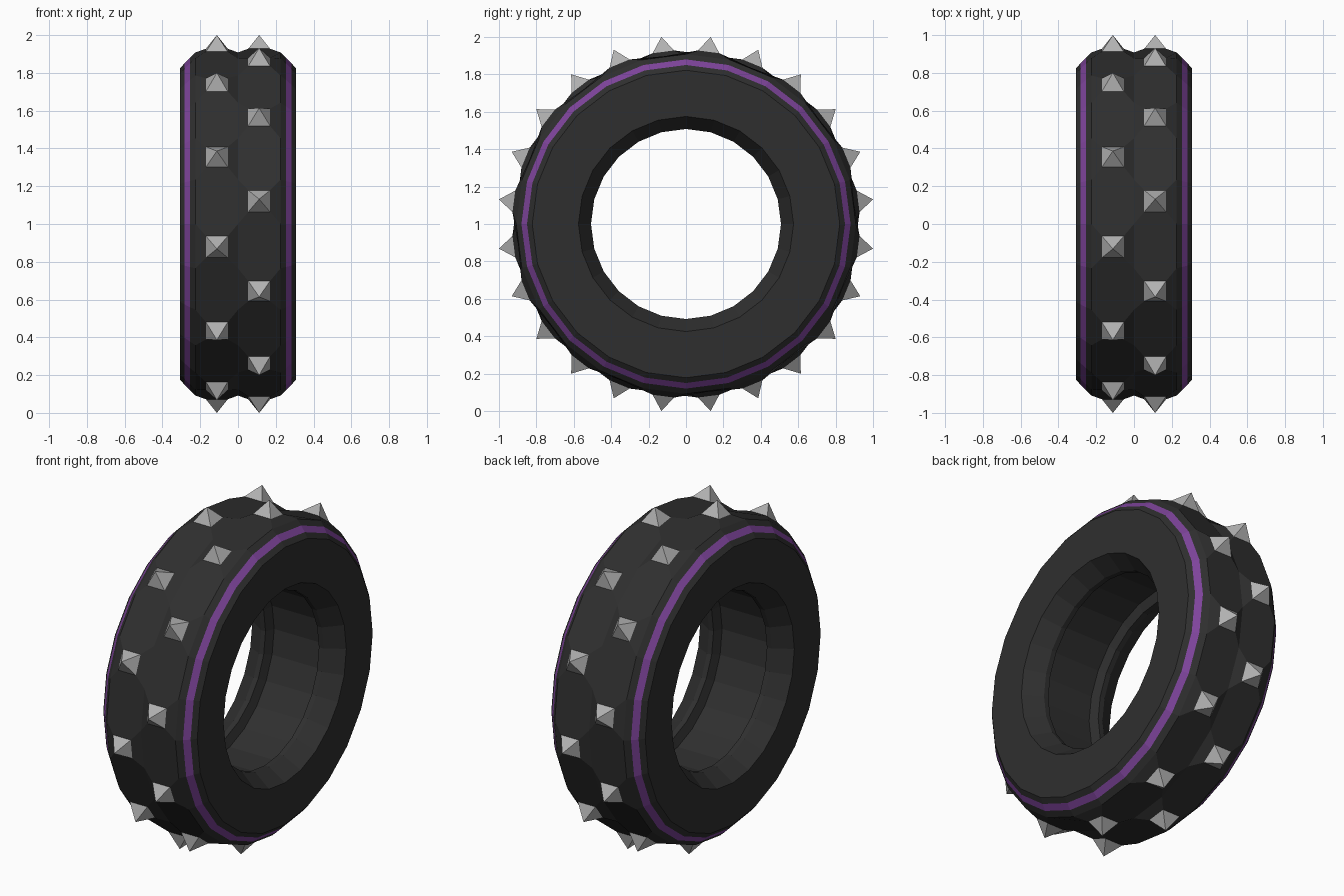
import bpy, bmesh, math

if "Cube" in bpy.data.objects:
    bpy.data.objects.remove(bpy.data.objects["Cube"])

N = 24                      # segments around the tyre
STEP = 360 / N
ROW_X, HALF = 0.112, 0.058  # spike row offset, half width of a spike base
EDGE_X, EDGE_R = 0.225, 0.908
BASE_R, TIP_R = 0.93, 1.0087


def material(name, rgb):
    m = bpy.data.materials.new(name)
    m.diffuse_color = (*rgb, 1)
    m.use_nodes = True
    m.node_tree.nodes["Principled BSDF"].inputs["Base Color"].default_value = m.diffuse_color
    return m


RUBBER = material("dark_rubber", (0.028, 0.028, 0.028))
PURPLE = material("purple", (0.21, 0.058, 0.33))
METAL = material("grey_metal", (0.44, 0.44, 0.44))


def polar(x, r, deg):
    a = math.radians(deg)
    return (x, -r * math.cos(a), 1 + r * math.sin(a))


def finish(bm, name, mats):
    bmesh.ops.recalc_face_normals(bm, faces=bm.faces)
    me = bpy.data.meshes.new(name)
    bm.to_mesh(me)
    bm.free()
    ob = bpy.data.objects.new(name, me)
    for m in mats:
        me.materials.append(m)
    bpy.context.collection.objects.link(ob)
    return ob


def ring(bm, x, r):
    return [bm.verts.new(polar(x, r, i * STEP)) for i in range(N)]


def base_corners(side, k):
    """Square spike base: (low inner, low outer, high outer, high inner)."""
    ang = (k + 0.5) * STEP
    d = math.degrees(HALF / BASE_R)
    xi, xo = side * (ROW_X - HALF), side * (ROW_X + HALF)
    return [polar(xi, BASE_R, ang - d), polar(xo, BASE_R, ang - d),
            polar(xo, BASE_R, ang + d), polar(xi, BASE_R, ang + d)]


# Tyre carcass: shoulder, purple stripe, side wall, bead lip and inner channel
half = [(EDGE_X, EDGE_R), (0.255, 0.88), (0.284, 0.85), (0.308, 0.822),
        (0.308, 0.575), (0.205, 0.508), (0.175, 0.508), (0.155, 0.56)]
profile = half + [(-x, r) for x, r in reversed(half)]
bm = bmesh.new()
rings = [ring(bm, x, r) for x, r in profile]
for j, (a, b) in enumerate(zip(rings, rings[1:])):
    for i in range(N):
        n = (i + 1) % N
        f = bm.faces.new((a[i], a[n], b[n], b[i]))
        f.material_index = 1 if j in (1, len(profile) - 3) else 0

# Tread: two staggered rows of octagonal panels between spike seats
middle = ring(bm, 0, EDGE_R)
for side, outer, first in ((1, rings[0], 0), (-1, rings[-1], 1)):
    seats = {k: [bm.verts.new(p) for p in base_corners(side, k)]
             for k in range(first, N, 2)}
    for k, (li, lo, ho, hi) in seats.items():
        n, m = (k + 1) % N, (k + 2) % N
        nli, nlo = seats[m][:2]
        bm.faces.new((li, lo, ho, hi))
        bm.faces.new((li, hi, middle[n], middle[k]))
        bm.faces.new((lo, ho, outer[n], outer[k]))
        bm.faces.new((hi, ho, outer[n], outer[m], nlo, nli, middle[m], middle[n]))
finish(bm, "tyre", [RUBBER, PURPLE])

# Spikes: four-sided metal pyramids alternating between the rows
bm = bmesh.new()
for k in range(N):
    side = 1 if k % 2 == 0 else -1
    base = [bm.verts.new(p) for p in base_corners(side, k)]
    tip = bm.verts.new(polar(side * ROW_X, TIP_R, (k + 0.5) * STEP))
    bm.faces.new(base)
    for i in range(4):
        bm.faces.new((base[i], base[(i + 1) % 4], tip))
finish(bm, "spikes", [METAL])
